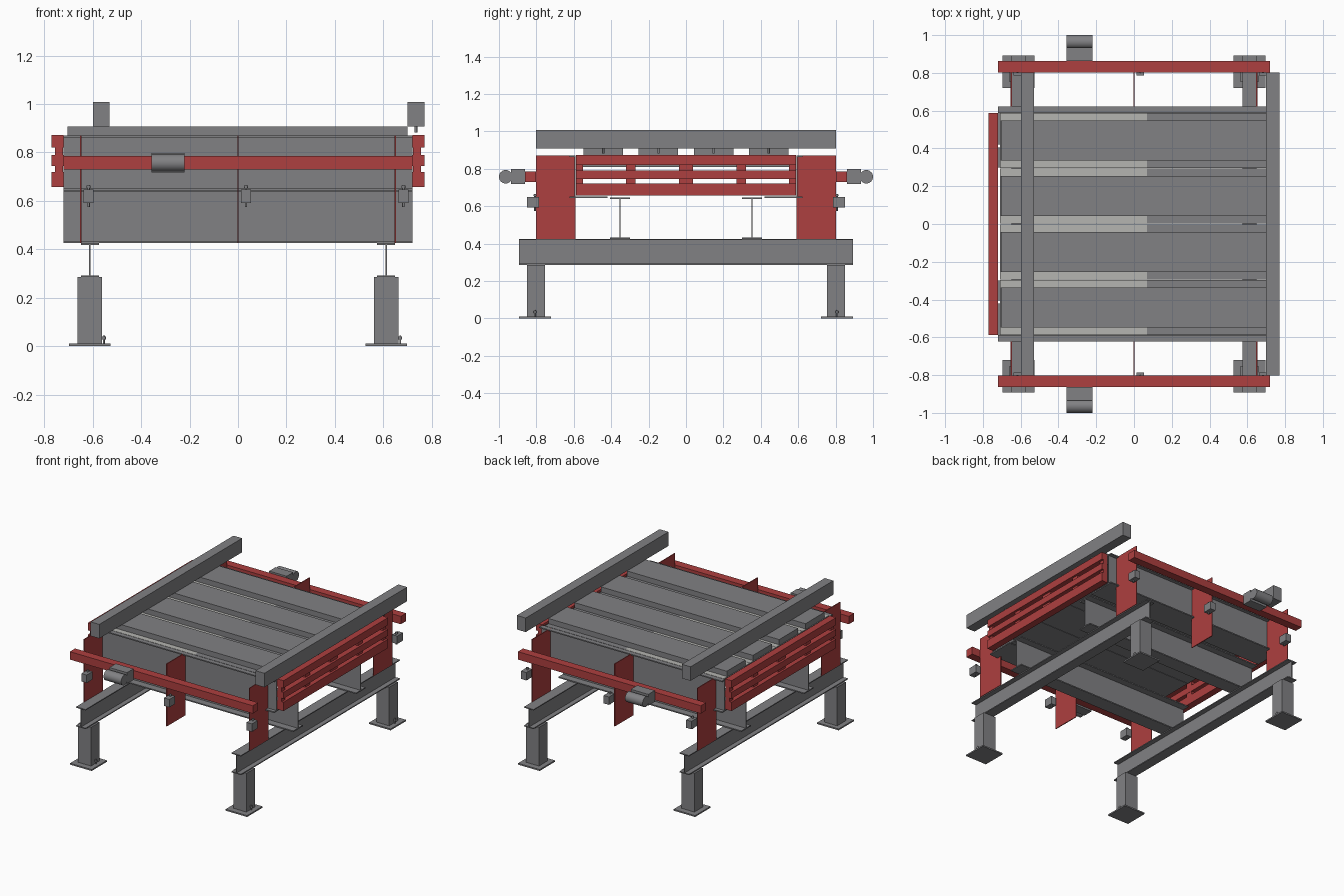
import bpy, bmesh, math
from mathutils import Matrix, Vector

if "Cube" in bpy.data.objects:
    bpy.data.objects.remove(bpy.data.objects["Cube"])


def mat(name, c):
    m = bpy.data.materials.new(name)
    m.diffuse_color = (*c, 1)
    m.use_nodes = True
    m.node_tree.nodes["Principled BSDF"].inputs["Base Color"].default_value = m.diffuse_color
    return m


GREY = mat("steel grey", (0.22, 0.22, 0.23))
LIGHT = mat("light grey", (0.46, 0.46, 0.44))
RED = mat("guard red", (0.42, 0.05, 0.05))


def boxes(name, material, items):
    """One object from a list of (x0, x1, y0, y1, z0, z1) blocks."""
    bm = bmesh.new()
    for x0, x1, y0, y1, z0, z1 in items:
        c = Vector(((x0 + x1) / 2, (y0 + y1) / 2, (z0 + z1) / 2))
        s = Matrix.Diagonal((abs(x1 - x0), abs(y1 - y0), abs(z1 - z0), 1))
        bmesh.ops.create_cube(bm, size=1, matrix=Matrix.Translation(c) @ s)
    return finish(name, material, bm)


def finish(name, material, bm):
    me = bpy.data.meshes.new(name)
    bm.to_mesh(me)
    bm.free()
    me.materials.append(material)
    ob = bpy.data.objects.new(name, me)
    bpy.context.collection.objects.link(ob)
    return ob


def rod(name, r, length, loc, axis="Z", sides=16):
    bm = bmesh.new()
    rot = Matrix.Rotation(math.pi / 2, 4, "Y") if axis == "X" else Matrix()
    bmesh.ops.create_cone(bm, cap_ends=True, segments=sides, radius1=r, radius2=r,
                          depth=length, matrix=Matrix.Translation(loc) @ rot)
    for f in bm.faces:
        f.smooth = len(f.verts) == 4
    for e in bm.edges:
        e.smooth = all(len(f.verts) == 4 for f in e.link_faces)
    return finish(name, GREY, bm)


# Floor frame: feet, legs, anchor bolts and the two cross I-beams
for x in (-0.612, 0.612):
    for s in (-1, 1):
        y = s * 0.807
        boxes("foot_plate", GREY, [(x - .085, x + .085, y - .086, y + .086, 0, .01)])
        boxes("leg", GREY, [(x - .05, x + .05, s * .803 - .048, s * .803 + .048, .01, .285)])
        rod("anchor_bolt", .004, .04, (x + .058, y, .025))
        rod("anchor_nut", .009, .012, (x + .058, y, .034), sides=6)
    boxes("cross_beam", GREY, [
        (x - .037, x + .037, -.893, .893, .285, .292),
        (x - .037, x + .037, -.893, .893, .418, .425),
        (x - .003, x + .003, -.893, .893, .292, .418)])

# Long I-beams carrying the deck
for s in (-1, 1):
    y = s * .353
    boxes("long_beam", GREY, [
        (-.72, .72, y - .053, y + .053, .425, .433),
        (-.72, .72, y - .053, y + .053, .637, .645),
        (-.72, .72, y - .003, y + .003, .433, .637)])

# Side channels of the deck box
for s in (-1, 1):
    boxes("side_channel", GREY, [
        (-.72, .72, s * .59, s * .597, .645, .87),
        (-.72, .72, s * .597, s * .622, .862, .87),
        (-.72, .72, s * .42, s * .622, .643, .651)])

# Deck modules with raised planks, seams left between modules
for i in range(4):
    y = (i - 1.5) * .295
    boxes("deck_module", GREY, [(-.71, .71, y - .146, y + .146, .81, .866)])
    boxes("plank", GREY, [(-.705, .70, y - .106, y + .106, .866, .908)])
    boxes("light_strip", LIGHT, [(-.71, .07, y + a, y + b, .866, .871)
                                 for a, b in ((-.146, -.106), (.106, .146))])
    boxes("grey_strip", GREY, [(.07, .70, y + a, y + b, .866, .871)
                               for a, b in ((-.146, -.106), (.106, .146))])
    rod("bar_pin", .006, .03, (.735, y, .897), sides=8)

# Overhead cross bars
for x0, x1 in ((-.598, -.53), (.70, .77)):
    boxes("top_bar", GREY, [(x0, x1, -.803, .803, .908, 1.008)])

# Slatted end guards: three bars joined by recessed posts
for s in (-1, 1):
    boxes("end_guard_slats", RED, [(s * .72, s * .77, -.588, .588, z0, z1)
                                   for z0, z1 in ((.657, .72), (.745, .79), (.82, .873))])
    boxes("end_guard_posts", RED, [(s * .722, s * .755, y - w, y + w, .66, .87)
                                   for y, w in ((-.57, .018), (-.295, .025), (0, .038),
                                                (.295, .025), (.57, .018))])

# Side brackets, guide rails, sensor blocks and drive units
for s in (-1, 1):
    for x in (-.65, 0, .65):
        boxes("side_bracket", RED, [(x - .003, x + .003, s * .592, s * .803, .425, .87)])
        boxes("sensor_block", GREY, [(x + .012, x + .054, s * .785, s * .85, .592, .648)])
        rod("sensor_pin", .005, .09, (x + .033, s * .807, .62), sides=8)
        rod("sensor_pin_head", .009, .01, (x + .033, s * .807, .658), sides=6)
    boxes("guide_rail", RED, [(-.72, .72, s * .803, s * .862, .73, .786)])
    boxes("drive_block", GREY, [(-.358, -.22, s * .862, s * .935, .718, .798)])
    rod("drive_cylinder", .036, .138, (-.289, s * .964, .757), "X", 32)
